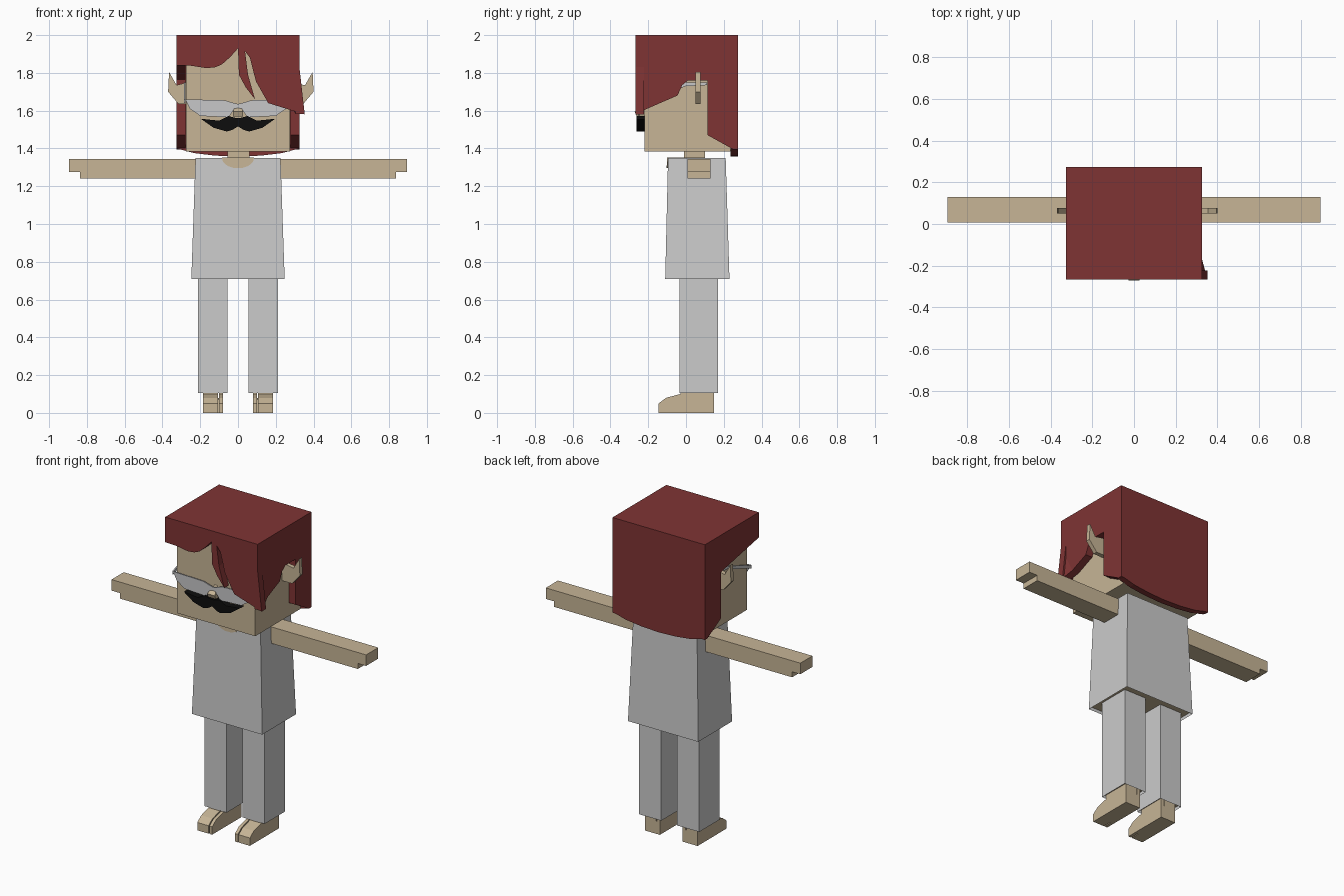
import bpy, bmesh
from mathutils import Vector

cube = bpy.data.objects.get("Cube")
if cube:
    bpy.data.objects.remove(cube, do_unlink=True)


def material(name, r, g, b):
    m = bpy.data.materials.new(name)
    m.use_nodes = True
    m.diffuse_color = (r, g, b, 1)
    m.node_tree.nodes["Principled BSDF"].inputs["Base Color"].default_value = (r, g, b, 1)
    return m


SKIN = material("skin tan", .57, .46, .305)
HAIR = material("hair dark red", .212, .034, .034)
CLOTH = material("cloth light grey", .6, .6, .6)
LENS = material("glasses grey", .57, .57, .58)
BLACK = material("moustache black", .004, .004, .004)


def finish(name, bm, *mats):
    bmesh.ops.recalc_face_normals(bm, faces=bm.faces)
    mesh = bpy.data.meshes.new(name)
    bm.to_mesh(mesh)
    bm.free()
    for m in mats:
        mesh.materials.append(m)
    ob = bpy.data.objects.new(name, mesh)
    bpy.context.collection.objects.link(ob)
    return ob


def prism(name, pts, axis, a, b, mat):
    """Extrude a 2D outline from a to b along an axis."""
    def place(p, d):
        return {"x": (d, p[0], p[1]), "y": (p[0], d, p[1]), "z": (p[0], p[1], d)}[axis]
    bm = bmesh.new()
    face = bm.faces.new([bm.verts.new(place(p, a)) for p in pts])
    out = bmesh.ops.extrude_face_region(bm, geom=[face])["geom"]
    shift = Vector(place((0, 0), b - a))
    bmesh.ops.translate(bm, vec=shift, verts=[v for v in out if isinstance(v, bmesh.types.BMVert)])
    return finish(name, bm, mat)


def box(name, x, y, z, mat):
    return prism(name, [(x[0], y[0]), (x[1], y[0]), (x[1], y[1]), (x[0], y[1])], "z", z[0], z[1], mat)


def garment(name, bottom, top, z0, z1, rim):
    """Tapered box with a recessed skin-coloured opening underneath."""
    bm = bmesh.new()
    rings = []
    for (x0, x1, y0, y1), z in ((bottom, z0), (top, z1)):
        rings.append([bm.verts.new((x, y, z)) for x, y in ((x0, y0), (x1, y0), (x1, y1), (x0, y1))])
    low, high = rings
    base = bm.faces.new(low[::-1])
    bm.faces.new(high)
    for i in range(4):
        j = (i + 1) % 4
        bm.faces.new((low[i], low[j], high[j], high[i]))
    bmesh.ops.inset_region(bm, faces=[base], thickness=rim)
    bmesh.ops.inset_region(bm, faces=[base], thickness=.001, depth=-.02)
    base.material_index = 1
    return finish(name, bm, CLOTH, SKIN)


def mirrored(half):
    """Close a half outline, listed from top centre to bottom centre."""
    return half + [(-x, z) for x, z in reversed(half) if x > 0]


# Head, neck and clothing
box("head", (-.275, .275), (-.22, .24), (1.385, 1.95), SKIN)
box("neck", (-.055, .06), (-.01, .1), (1.3, 1.4), SKIN)
garment("shirt", (-.247, .247, -.11, .23), (-.225, .225, -.095, .21), .71, 1.35, .014)

# Open neckline, lying on the shirt front and top
neckline = prism("neckline", mirrored([(.085, 1.352), (.08, 1.33), (.055, 1.307), (.02, 1.296)]),
                 "y", -.101, -.094, SKIN)
for v in neckline.data.vertices:
    v.co.y -= (1.35 - v.co.z) * .023
box("neckline_top", (-.085, .085), (-.1, .1), (1.345, 1.353), SKIN)

# Limbs
for s, side in ((1, "left"), (-1, "right")):
    prism(side + "_arm", [(s * .22, 1.24), (s * .837, 1.24), (s * .837, 1.275), (s * .895, 1.275),
                          (s * .895, 1.345), (s * .22, 1.345)], "y", .008, .13, SKIN)
    xs = sorted((s * .055, s * .212))
    leg = (*xs, -.035, .17)
    garment(side + "_leg", leg, leg, .105, .74, .012)
    # Foot with a separate big toe on the inner side
    box(side + "_heel", sorted((s * .081, s * .184)), (-.09, .148), (0, .08), SKIN)
    foot = [(.148, 0), (-.145, 0), (-.145, .05), (-.105, .08), (-.03, .1), (-.03, .13), (.148, .13)]
    prism(side + "_foot", foot, "x", s * .106, s * .185, SKIN)
    prism(side + "_big_toe", foot, "x", s * .08, s * .1, SKIN)
    # Pointed ear
    out = .03 if s > 0 else 0
    ear = [(.27, 1.75), (.325 + out, 1.735), (.365 + out, 1.805), (.37 + out, 1.70),
           (.315 + out, 1.635), (.27, 1.635)]
    prism(side + "_ear", [(s * x, z) for x, z in ear], "y", .05, .077, SKIN)
    # Glasses arm
    prism(side + "_glasses_arm", [(-.25, 1.64), (-.25, 1.66), (0, 1.75), (.11, 1.75), (.11, 1.735), (0, 1.73)],
          "x", s * .279, s * .287, LENS)

# Glasses front, nose and moustache
prism("glasses", mirrored([(0, 1.635), (.02, 1.64), (.07, 1.655), (.28, 1.66), (.255, 1.61), (.2, 1.572),
                           (.05, 1.565), (.018, 1.61), (0, 1.615)]), "y", -.252, -.245, LENS)
nose = prism("nose", [(-.215, 1.64), (-.272, 1.595), (-.262, 1.57), (-.215, 1.57)], "x", -.027, .027, SKIN)
for v in nose.data.vertices:
    if v.co.z > 1.62:
        v.co.x *= .3
prism("moustache", mirrored([(0, 1.56), (.02, 1.563), (.05, 1.572), (.1, 1.547), (.197, 1.557), (.13, 1.51),
                             (.06, 1.49), (.03, 1.498), (0, 1.517)]), "y", -.262, -.215, BLACK)

# Hair shell: crown, fringe, back and two sides
box("hair_crown", (-.325, .325), (-.267, .274), (1.945, 2), HAIR)
fringe = [(-.325, 2), (-.325, 1.84), (-.25, 1.838), (-.165, 1.825), (-.12, 1.83), (-.085, 1.845), (-.04, 1.885),
          (0, 1.93), (.005, 1.79), (.04, 1.725), (.09, 1.66), (.053, 1.79), (.037, 1.915),
          (.063, 1.88), (.095, 1.755), (.16, 1.64), (.353, 1.58), (.325, 1.83), (.325, 2)]
prism("hair_fringe", fringe, "y", -.267, -.222, HAIR)
prism("hair_back", mirrored([(.325, 2), (.325, 1.4), (.23, 1.375), (.12, 1.362), (0, 1.357)]),
      "y", .235, .274, HAIR)
lock = [(.274, 2), (-.267, 2), (-.267, 1.83), (-.267, 1.583), (-.165, 1.628), (-.045, 1.68), (-.02, 1.735),
        (.01, 1.76), (.115, 1.76), (.115, 1.47), (.25, 1.395), (.274, 1.395)]
left = prism("hair_left_side", lock, "x", .277, .325, HAIR)
bm = bmesh.new()
bm.from_mesh(left.data)
bmesh.ops.triangulate(bm, faces=bm.faces)
for v in bm.verts:
    if v.co.y < -.2 and v.co.z < 1.7:
        v.co.x += .028
bm.to_mesh(left.data)
bm.free()
prism("hair_right_side", [(.274, 2), (-.267, 2), (-.267, 1.84), (.115, 1.765), (.115, 1.47), (.25, 1.395),
                          (.274, 1.395)], "x", -.277, -.325, HAIR)
